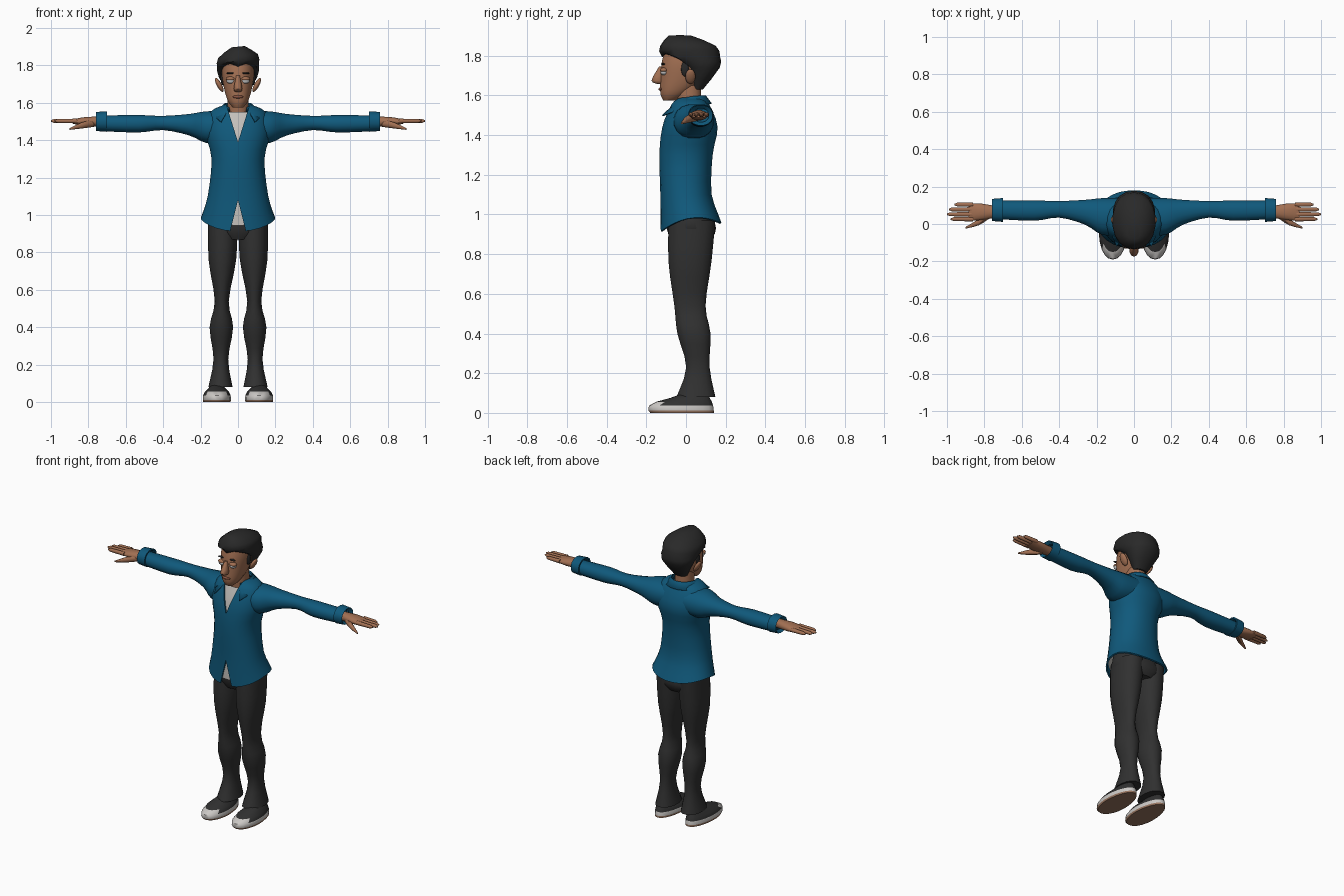
import bpy, bmesh, math
from mathutils import Vector, Matrix

cube = bpy.data.objects.get("Cube")
if cube:
    bpy.data.objects.remove(cube)


def material(name, red, green, blue):
    made = bpy.data.materials.new(name)
    made.use_nodes = True
    colour = (red, green, blue, 1)
    made.diffuse_color = colour
    made.node_tree.nodes["Principled BSDF"].inputs["Base Color"].default_value = colour
    return made


BLUE = material("jacket blue", .005, .1, .2)
BLACK = material("trouser black", .03, .03, .03)
HAIR = material("hair black", .022, .022, .022)
SKIN = material("skin brown", .36, .16, .085)
SHIRT = material("shirt grey", .55, .53, .5)
WHITE = material("shoe white", .6, .58, .56)
SOLE = material("sole brown", .3, .17, .11)
LIP = material("lip brown", .25, .09, .055)
EYE = material("eye white", .6, .6, .6)


def finish(bm, name, materials, mirror=False):
    bmesh.ops.recalc_face_normals(bm, faces=bm.faces)
    mesh = bpy.data.meshes.new(name)
    bm.to_mesh(mesh)
    bm.free()
    ob = bpy.data.objects.new(name, mesh)
    bpy.context.collection.objects.link(ob)
    for entry in materials:
        mesh.materials.append(entry)
    if mirror:
        ob.modifiers.new("mirror", "MIRROR")
    return ob


def refine(rings, steps):
    """Add rings between the key rings along a smooth spline."""
    keys = [Vector(ring) for ring in rings]
    result = []
    for i in range(len(keys) - 1):
        start, end = keys[i], keys[i + 1]
        leave = (end - keys[max(i - 1, 0)]) / 2
        arrive = (keys[min(i + 2, len(keys) - 1)] - start) / 2
        for step in range(steps):
            t = step / steps
            ease = t * t * (3 - 2 * t)
            result.append(start.lerp(end, ease) + leave * (t * (1 - t) ** 2)
                          - arrive * (t * t * (1 - t)))
    return result + [keys[-1]]


def loft(name, rings, materials, sides=16, axis="z", steps=3, power=2.2,
         mirror=False, caps=True, tweak=None, paint=None):
    """Skin rings of station, centre u, centre v, radius u, radius v."""
    bm = bmesh.new()
    loops = []
    for station, u, v, radius_u, radius_v in refine(rings, steps):
        loop = []
        for i in range(sides):
            angle = math.tau * (i + .5) / sides
            c, s = math.cos(angle), math.sin(angle)
            p = u + radius_u * math.copysign(abs(c) ** (2 / power), c)
            q = v + radius_v * math.copysign(abs(s) ** (2 / power), s)
            point = Vector((p, q, station) if axis == "z" else (station, p, q))
            if tweak:
                tweak(point)
            loop.append(bm.verts.new(point))
        loops.append(loop)
    for lower, upper in zip(loops, loops[1:]):
        for i in range(sides):
            j = (i + 1) % sides
            bm.faces.new((lower[i], lower[j], upper[j], upper[i]))
    if caps:
        bm.faces.new(loops[0])
        bm.faces.new(loops[-1])
    if paint:
        for face in bm.faces:
            face.material_index = paint(face.calc_center_median())
    return finish(bm, name, materials, mirror)


def upright(rows):
    """Rings on the centre plane from height, depth centre, half width, half depth."""
    return [(z, 0, y, width, depth) for z, y, width, depth in rows]


def ball(name, centre, size, mat, mirror=False, tilt=0, axis="Z"):
    bm = bmesh.new()
    bmesh.ops.create_uvsphere(bm, u_segments=14, v_segments=8, radius=1)
    bm.transform(Matrix.Translation(centre) @ Matrix.Rotation(tilt, 4, axis)
                 @ Matrix.Diagonal((*size, 1)))
    return finish(bm, name, [mat], mirror)


# Jacket body with a curved hem, over an undershirt
torso = upright([
    (.97, .025, .2, .155), (1.1, 0, .163, .13), (1.3, 0, .142, .135),
    (1.44, .02, .175, .14), (1.55, .02, .15, .1), (1.59, .02, .07, .07)])
waist = torso[1][0]


def curved_hem(lift):
    def tweak(point):
        if point.z < waist:
            share = (waist - point.z) / (waist - torso[0][0])
            point.z += share * (lift - 2 * (point.y - .06) ** 2)
    return tweak


def inset(ring, gap=.016):
    return (*ring[:3], ring[3] - gap, ring[4] - gap)


jacket = loft("jacket_body", torso, [BLUE], sides=28, caps=False, tweak=curved_hem(.015))
jacket.modifiers.new("thickness", "SOLIDIFY").thickness = .01
loft("undershirt", [inset(ring) for ring in torso[:-1]], [SHIRT], sides=28,
     caps=False, tweak=curved_hem(.035))


# Neck and hem openings cut out of the jacket front
def wedge(name, tip, base, half):
    bm = bmesh.new()
    corners = ((0, tip), (half, base), (-half, base))
    face = bm.faces.new([bm.verts.new((x, -.4, z)) for x, z in corners])
    extruded = bmesh.ops.extrude_face_region(bm, geom=[face])["geom"]
    moved = [item for item in extruded if isinstance(item, bmesh.types.BMVert)]
    bmesh.ops.translate(bm, verts=moved, vec=(0, .4, 0))
    return finish(bm, name, [BLUE])


cutters = [wedge("neck_cutter", 1.39, 1.63, .075), wedge("hem_cutter", 1.08, .88, .05)]
for cutter in cutters:
    cutter.hide_render = True
    opening = jacket.modifiers.new("opening", "BOOLEAN")
    opening.operation, opening.solver, opening.object = "DIFFERENCE", "EXACT", cutter
bpy.context.view_layer.objects.active = jacket
for name in [modifier.name for modifier in jacket.modifiers]:
    bpy.ops.object.modifier_apply(modifier=name)
for cutter in cutters:
    bpy.data.objects.remove(cutter)

# Sleeves, whose centre line drops forward as they widen into the shoulder
sleeve = [(.06, .1), (.17, .1), (.26, .068), (.4, .045), (.53, .055), (.72, .05)]
loft("sleeve", [(x, .11 - .7 * r, 1.51 - .4 * r, r, .86 * r) for x, r in sleeve],
     [BLUE], axis="x", mirror=True)
cuff = [(.73, .04), (.7, .055), (.7, .065), (.76, .06), (.74, .04)]
loft("cuff", [(x, .075, 1.5, r, .86 * r) for x, r in cuff],
     [BLUE], axis="x", steps=1, mirror=True, caps=False)

# Folded collar, open at the front, with its points drawn down
bm = bmesh.new()
strip = []
segments = 18
for i in range(segments + 1):
    turn = 2 * i / segments - 1
    angle, drop = math.pi / 2 + 2.5 * turn, abs(turn) ** 3
    profile = ((.07, .07, 1.57 - .02 * drop), (.076, .08, 1.6 - .025 * drop),
               (.115 + .04 * drop, .11 + .065 * drop, 1.56 - .06 * drop))
    strip.append([bm.verts.new((width * math.cos(angle), .02 + depth * math.sin(angle), z))
                  for width, depth, z in profile])
for near, far in zip(strip, strip[1:]):
    for k in range(2):
        bm.faces.new((near[k], near[k + 1], far[k + 1], far[k]))
collar = finish(bm, "collar", [BLUE])
collar.modifiers.new("thickness", "SOLIDIFY").thickness = .007

# Hands
palm = [(.73, .03, .028), (.82, .046, .024), (.885, .046, .012)]
loft("palm", [(x, .065, 1.5, width, depth) for x, width, depth in palm],
     [SKIN], sides=12, axis="x", mirror=True)
fingers = {"index": .98, "middle": 1, "ring": .99, "little": .96}
for i, (name, tip) in enumerate(fingers.items()):
    y = .026 * (i + 1)
    joints = ((.86, .013), (tip - .015, .011), (tip, .004))
    loft(name + "_finger", [(x, y, 1.503, r, r) for x, r in joints],
         [SKIN], sides=8, axis="x", steps=1, mirror=True)
thumb = [(.77, .05, 1.49, .02), (.83, .01, 1.48, .018), (.9, -.02, 1.46, .005)]
loft("thumb", [(*joint, joint[-1]) for joint in thumb],
     [SKIN], sides=8, axis="x", mirror=True)

# Trousers
loft("trouser_hips", upright([(.87, .025, .1, .1), (.93, .027, .163, .125),
                              (1.05, .01, .14, .11)]), [BLACK], sides=24)
leg = [(.08, .05, .066, .1), (.23, .06, .04, .06), (.4, .04, .064, .085),
       (.54, .02, .038, .08), (.76, .02, .075, .11), (.97, .03, .08, .12)]
loft("trouser_leg", [(z, .08 + .015 * (1 - z), y, width, depth) for z, y, width, depth in leg],
     [BLACK], mirror=True)


# Shoes: brown underside, white band and toe cap, black upper
shoe_x = .113


def narrow_heel(point):
    point.x = shoe_x + (point.x - shoe_x) * (1 - max(0, point.y + .03))


def shoe_paint(centre):
    if centre.z < .01:
        return 2
    return 1 if centre.z < .035 or centre.y < -.115 else 0


shoe = [(0, -.02, .16), (.012, -.025, .165), (.036, -.025, .162),
        (.056, -.01, .14), (.075, .02, .1), (.1, .05, .06)]
loft("shoe", [(z, shoe_x, y, .46 * depth, depth) for z, y, depth in shoe],
     [BLACK, WHITE, SOLE], sides=22, steps=1, mirror=True, tweak=narrow_heel, paint=shoe_paint)

# Neck, head and ears
loft("neck", upright([(1.5, .02, .06, .06), (1.66, .01, .055, .065)]), [SKIN])
loft("head", upright([
    (1.575, -.085, .028, .03), (1.61, -.06, .055, .07), (1.68, -.02, .076, .11),
    (1.77, 0, .087, .123), (1.85, 0, .075, .1)]), [SKIN], sides=20)
ball("ear", (.1, .022, 1.695), (.014, .026, .042), SKIN, True, .5, "Y")

# Face
loft("nose", upright([(1.657, -.13, .012, .01), (1.675, -.142, .024, .032),
                      (1.745, -.122, .01, .014)]), [SKIN], sides=10)
ball("lips", (0, -.122, 1.632), (.03, .017, .01), LIP)
eye_x, eye_y, eye_z, slant = .037, -.109, 1.718, -.25
ball("eye", (eye_x, eye_y, eye_z), (.026, .02, .017), EYE, True, slant)
ball("eyelid", (eye_x, eye_y, eye_z + .01), (.029, .022, .013), SKIN, True, slant)
ball("eyebrow", (eye_x, eye_y - .005, eye_z + .04), (.026, .011, .005), HAIR, True, slant)


# Hair swept up to one side, peaked at the forehead
def hairline(point):
    if point.z > 1.81:
        point.z += .1 * point.x
    elif point.y < -.03:
        point.z += .02 * math.sin(min(abs(point.x) * 10, 1) * math.pi)


loft("hair", upright([
    (1.63, .055, .045, .03), (1.74, .08, .105, .09), (1.795, .025, .114, .147),
    (1.85, .01, .107, .14), (1.9, -.03, .035, .06)]), [HAIR], sides=18, steps=2, tweak=hairline)
ball("sideburn", (.083, -.005, 1.735), (.01, .02, .04), HAIR, True)

# Smooth shading with crisp folds
bpy.ops.object.select_all(action="DESELECT")
for ob in bpy.context.scene.objects:
    if ob.type == "MESH":
        ob.select_set(True)
        bpy.context.view_layer.objects.active = ob
bpy.ops.object.shade_smooth_by_angle(angle=math.radians(50))
